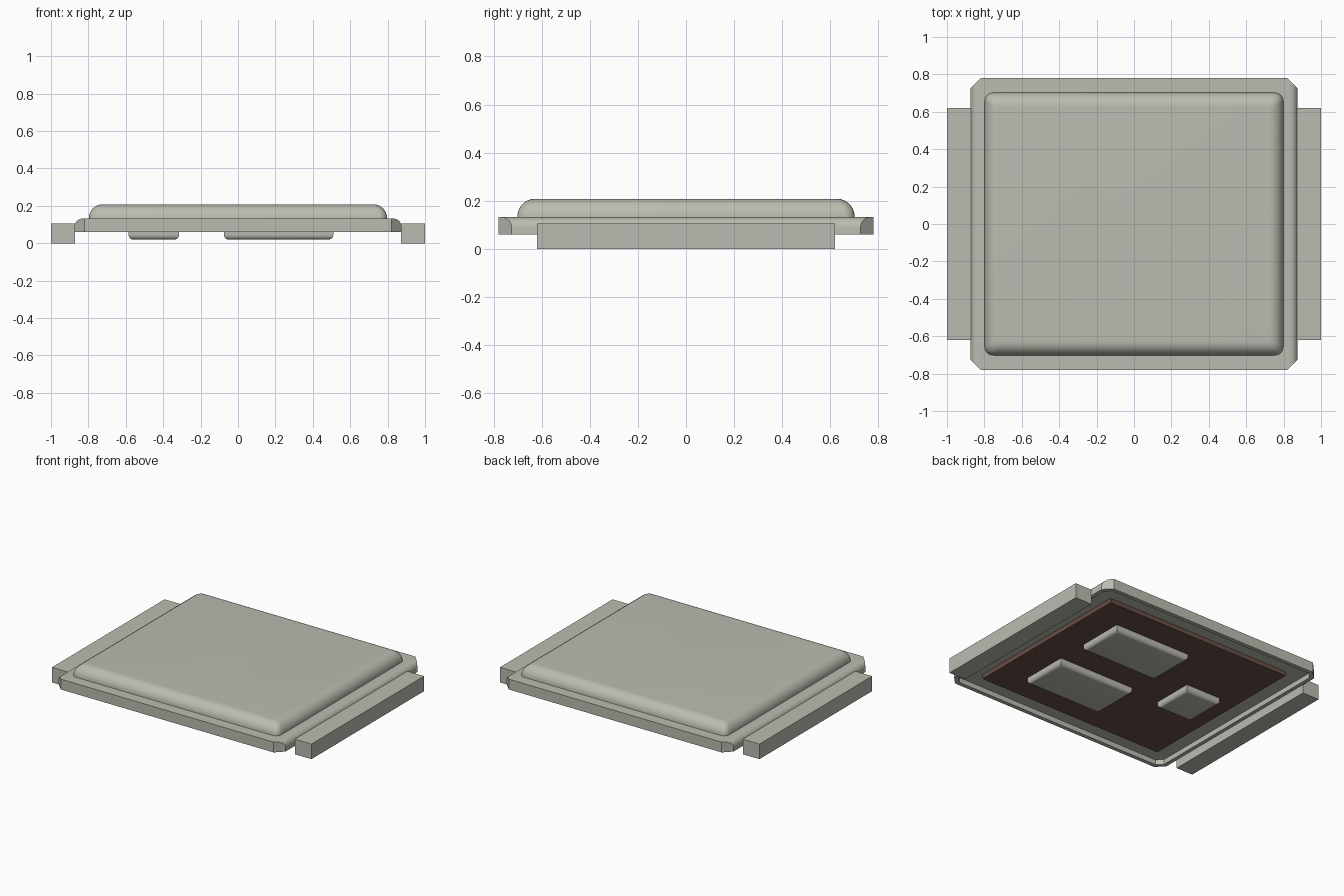
import bpy, bmesh
from math import sin, cos, pi, radians
from mathutils import Vector

cube = bpy.data.objects.get("Cube")
if cube:
    bpy.data.objects.remove(cube, do_unlink=True)


def material(name, rgb):
    mat = bpy.data.materials.new(name)
    mat.use_nodes = True
    mat.diffuse_color = (*rgb, 1)
    mat.node_tree.nodes["Principled BSDF"].inputs["Base Color"].default_value = (*rgb, 1)
    return mat


METAL = material("warm grey metal", (0.5, 0.5, 0.44))
BROWN = material("dark brown", (0.14, 0.078, 0.063))


def finish(bm, name, mat, smooth=True):
    bmesh.ops.recalc_face_normals(bm, faces=bm.faces)
    mesh = bpy.data.meshes.new(name)
    bm.to_mesh(mesh)
    bm.free()
    mesh.materials.append(mat)
    obj = bpy.data.objects.new(name, mesh)
    bpy.context.collection.objects.link(obj)
    if smooth:
        bpy.ops.object.select_all(action="DESELECT")
        obj.select_set(True)
        bpy.context.view_layer.objects.active = obj
        bpy.ops.object.shade_smooth_by_angle(angle=radians(35))
    return obj


def box(name, lo, hi, mat, bevel=0):
    lo, hi = Vector(lo), Vector(hi)
    bm = bmesh.new()
    bmesh.ops.create_cube(bm, size=1)
    bmesh.ops.scale(bm, vec=hi - lo, verts=bm.verts)
    bmesh.ops.translate(bm, vec=(lo + hi) / 2, verts=bm.verts)
    if bevel:  # round only the underside edges
        edges = [e for e in bm.edges if all(v.co.z < lo.z + 1e-4 for v in e.verts)]
        bmesh.ops.bevel(bm, geom=edges, offset=bevel, segments=5, profile=0.5, affect="EDGES")
    return finish(bm, name, mat, bool(bevel))


# Flange: rounded-shoulder profile run along y, corners clipped, hollow below
X, Y, BASE, TOP, R = 0.875, 0.78, 0.06, 0.132, 0.045
arc = [(X - R + R * cos(i * pi / 16), TOP - R + R * sin(i * pi / 16)) for i in range(9)]
half = [(X, BASE)] + arc
outline = half + [(-x, z) for x, z in reversed(half)]
bm = bmesh.new()
face = bm.faces.new([bm.verts.new((x, -Y, z)) for x, z in outline])
ext = bmesh.ops.extrude_face_region(bm, geom=[face], use_keep_orig=True)
bmesh.ops.translate(bm, vec=(0, 2 * Y, 0),
                    verts=[g for g in ext["geom"] if isinstance(g, bmesh.types.BMVert)])
for sx in (-1, 1):
    for sy in (-1, 1):
        cut = bmesh.ops.bisect_plane(bm, geom=bm.verts[:] + bm.edges[:] + bm.faces[:],
                                     plane_co=(sx * X, sy * (Y - 0.055), 0),
                                     plane_no=(sx, sy, 0), clear_outer=True)
        rim = [g for g in cut["geom_cut"] if isinstance(g, bmesh.types.BMEdge)]
        bmesh.ops.holes_fill(bm, edges=rim, sides=0)
bmesh.ops.recalc_face_normals(bm, faces=bm.faces)
under = min(bm.faces, key=lambda f: f.calc_center_median().z)
bmesh.ops.inset_individual(bm, faces=[under], thickness=0.028, use_even_offset=True)
well = bmesh.ops.extrude_discrete_faces(bm, faces=[under])["faces"][0]
bmesh.ops.translate(bm, vec=(0, 0, 0.035), verts=well.verts)
finish(bm, "flange", METAL)


# Raised lid: stacked rounded rectangles following a quarter-round edge
def rounded_rect(hx, hy, r, n=6):
    pts = []
    for q, (sx, sy) in enumerate(((1, 1), (-1, 1), (-1, -1), (1, -1))):
        for i in range(n + 1):
            a = (q + i / n) * pi / 2
            pts.append((sx * (hx - r) + r * cos(a), sy * (hy - r) + r * sin(a)))
    return pts


bm = bmesh.new()
rings = []
STEPS, ROUND = 10, 0.074
for k in range(STEPS + 1):
    t = k / STEPS * pi / 2
    inset = ROUND * (1 - cos(t))
    pts = rounded_rect(0.798 - inset, 0.702 - inset, 0.045 - 0.3 * inset)
    rings.append([bm.verts.new((x, y, 0.132 + 0.076 * sin(t))) for x, y in pts])
for low, high in zip(rings, rings[1:]):
    for i in range(len(low)):
        j = (i + 1) % len(low)
        bm.faces.new((low[i], low[j], high[j], high[i]))
bm.faces.new(rings[-1])
finish(bm, "raised_lid", METAL)

# Side terminals
box("left_terminal", (0.872, -0.62, 0), (1, 0.62, 0.105), METAL)
box("right_terminal", (-1, -0.62, 0), (-0.872, 0.62, 0.105), METAL)

# Plate set in the underside, with its contact pads
box("underside_plate", (-0.72, -0.63, 0.064), (0.72, 0.63, 0.097), BROWN)
for name, x0, x1, yc, hy in (("back_pad", -0.075, 0.51, 0.275, 0.165),
                             ("front_pad", -0.075, 0.51, -0.275, 0.165),
                             ("small_pad", -0.585, -0.315, 0, 0.145)):
    box(name, (x0, yc - hy, 0.02), (x1, yc + hy, 0.07), METAL, bevel=0.025)
